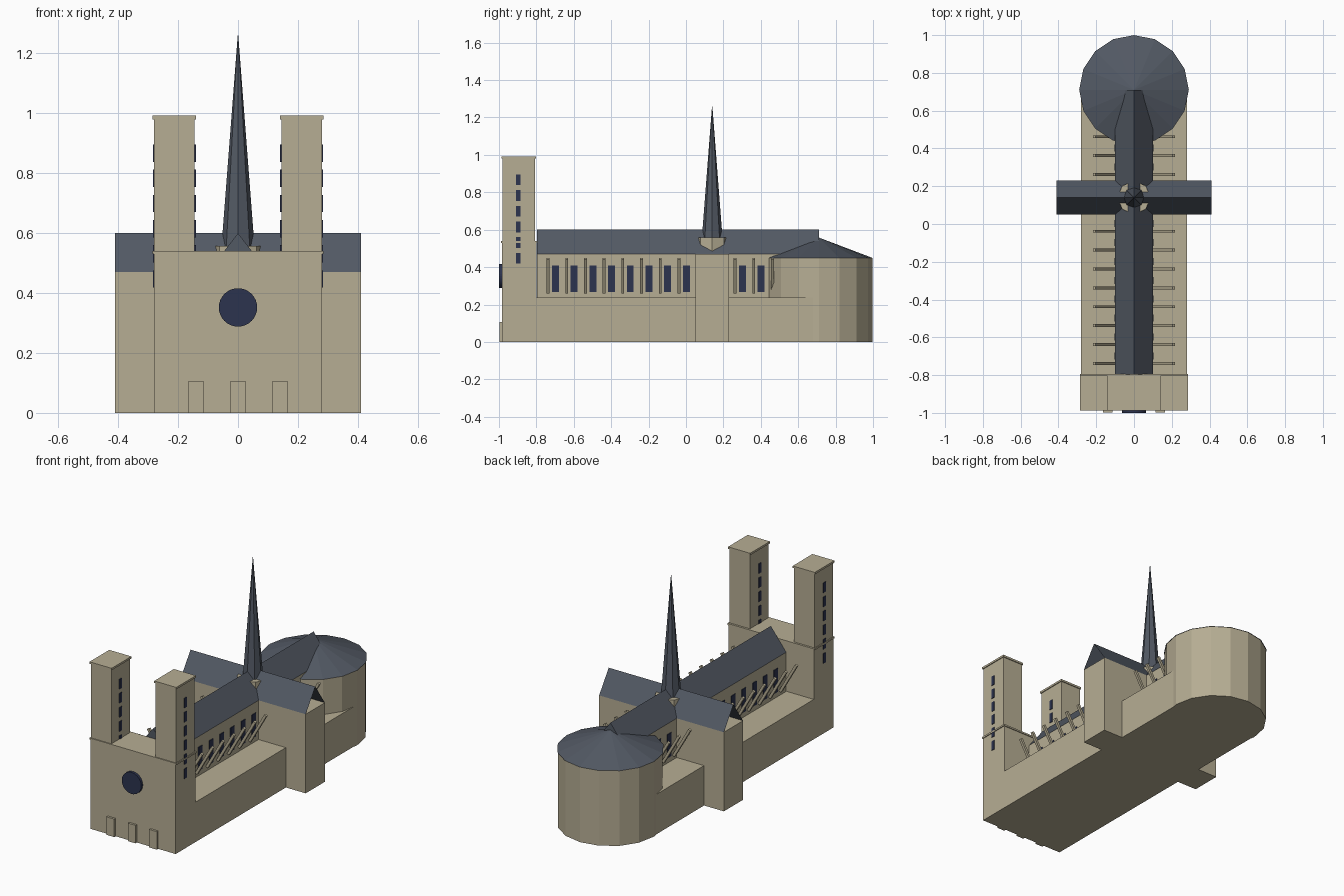
import bpy, bmesh, math
from mathutils import Matrix, Vector

if "Cube" in bpy.data.objects:
    bpy.data.objects.remove(bpy.data.objects["Cube"], do_unlink=True)


def material(name, rgb):
    m = bpy.data.materials.new(name)
    m.use_nodes = True
    m.diffuse_color = (*rgb, 1)
    m.node_tree.nodes["Principled BSDF"].inputs["Base Color"].default_value = (*rgb, 1)
    return m


STONE = material("warm stone", (0.47, 0.42, 0.295))
SLATE = material("slate roof", (0.085, 0.1, 0.127))
GLASS = material("dark blue glass", (0.025, 0.033, 0.077))


def finish(name, bm, mat):
    bmesh.ops.recalc_face_normals(bm, faces=bm.faces)
    mesh = bpy.data.meshes.new(name)
    bm.to_mesh(mesh)
    bm.free()
    mesh.materials.append(mat)
    obj = bpy.data.objects.new(name, mesh)
    bpy.context.scene.collection.objects.link(obj)
    return obj


def add_box(bm, centre, size, tilt=0):
    mat = (Matrix.Translation(centre) @ Matrix.Rotation(tilt, 4, 'Y')
           @ Matrix.Diagonal((*size, 1)))
    bmesh.ops.create_cube(bm, size=1, matrix=mat)


def span(bm, x, y, z):
    """Box given by its (low, high) range on each axis."""
    ranges = (x, y, z)
    add_box(bm, [(a + b) / 2 for a, b in ranges], [b - a for a, b in ranges])


def box(name, x, y, z, mat=STONE):
    bm = bmesh.new()
    span(bm, x, y, z)
    return finish(name, bm, mat)


def cone(name, sides, r1, r2, centre, z0, z1, mat):
    bm = bmesh.new()
    bmesh.ops.create_cone(bm, cap_ends=True, segments=sides, radius1=r1, radius2=r2,
                          depth=z1 - z0,
                          matrix=Matrix.Translation((*centre, (z0 + z1) / 2)))
    return finish(name, bm, mat)


def gable_roof(name, start, end, half, eave, ridge, along_y, closed):
    """Pitched roof; open ends leave only the two slopes."""
    bm = bmesh.new()
    rings = []
    for t in (start, end):
        ring = [bm.verts.new((s, t, z)) for s, z in ((-half, eave), (0, ridge), (half, eave))]
        rings.append(ring)
    a, b = rings
    for i in range(2):
        bm.faces.new((a[i], a[i + 1], b[i + 1], b[i]))
    if closed:
        bm.faces.new(a)
        bm.faces.new(b)
    obj = finish(name, bm, SLATE)
    if not along_y:
        obj.data.transform(Matrix.Rotation(-math.pi / 2, 4, 'Z'))
    return obj


CROSS_Y = 0.14
APSE = (0, 0.71)

# West front with cornice and doors
box("west_front", (-0.28, 0.28), (-0.985, -0.8), (0, 0.53))
box("west_front_cornice", (-0.285, 0.285), (-0.988, -0.795), (0.53, 0.54))
bm = bmesh.new()
for x in (-0.14, 0, 0.14):
    span(bm, (x - 0.025, x + 0.025), (-0.998, -0.98), (0, 0.107))
finish("doors", bm, STONE)

# Round window
bm = bmesh.new()
bmesh.ops.create_cone(bm, cap_ends=True, segments=32, radius1=0.064, radius2=0.064, depth=0.02,
                      matrix=Matrix.Translation((0, -0.99, 0.352)) @ Matrix.Rotation(math.pi / 2, 4, 'X'))
finish("round_window", bm, GLASS)

# Twin towers with caps and slit windows
for side, label in ((1, "left"), (-1, "right")):
    xs = sorted((side * 0.145, side * 0.28))
    box(label + "_tower", xs, (-0.982, -0.807), (0.5, 0.98))
    box(label + "_tower_cap", (xs[0] - 0.005, xs[1] + 0.005), (-0.987, -0.802), (0.98, 0.992))
    bm = bmesh.new()
    for x in xs:
        for i in range(6):
            add_box(bm, (x, -0.897, 0.447 + 0.084 * i), (0.008, 0.022, 0.058))
    finish(label + "_tower_windows", bm, GLASS)

# Aisles, nave and transept
box("aisles", (-0.28, 0.28), (-0.8, APSE[1]), (0, 0.237))
box("nave", (-0.1, 0.1), (-0.797, APSE[1]), (0.2, 0.47))
box("transept", (-0.41, 0.41), (0.05, 0.23), (0, 0.47))
gable_roof("nave_roof", -0.797, APSE[1], 0.1, 0.47, 0.6, True, True)
transept_roof = gable_roof("transept_roof", -0.41, 0.41, 0.09, 0.47, 0.6, False, False)
transept_roof.location.y = CROSS_Y

# Nave windows and leaning buttress bars
windows, bars = bmesh.new(), bmesh.new()
for side in (1, -1):
    for i in range(13):
        if i in (8, 9):
            continue
        add_box(bars, (side * 0.158, -0.738 + 0.1 * i, 0.354),
                (0.015, 0.015, 0.21), side * math.radians(30))
        if i < 12:
            add_box(windows, (side * 0.1, -0.698 + 0.1 * i, 0.338), (0.008, 0.037, 0.14))
finish("nave_windows", windows, GLASS)
finish("buttress_bars", bars, STONE)

# Rounded apse
cone("apse", 16, 0.286, 0.286, APSE, 0, 0.448, STONE)
cone("apse_roof", 16, 0.29, 0, APSE, 0.448, 0.558, SLATE)

# Spire over the crossing
cone("spire_base", 8, 0.088, 0.088, (0, CROSS_Y), 0.45, 0.557, STONE)
cone("spire", 8, 0.056, 0.001, (0, CROSS_Y), 0.545, 1.26, SLATE)
